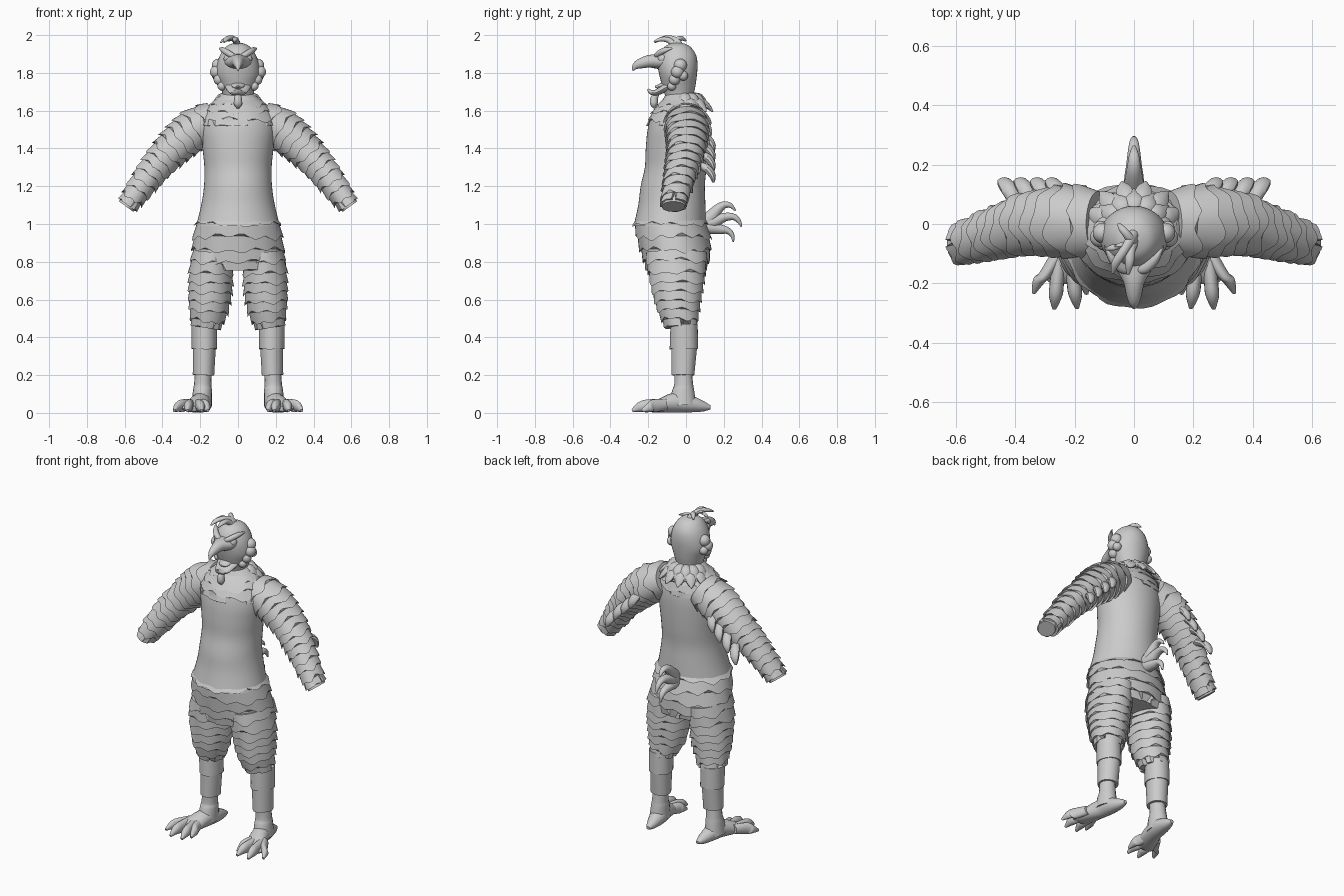
import bpy, bmesh, math, random
from mathutils import Vector

random.seed(4)
grey = bpy.data.materials.new("plain_grey")
grey.diffuse_color = (0.6, 0.6, 0.6, 1)
X, Y, Z = Vector((1, 0, 0)), Vector((0, 1, 0)), Vector((0, 0, 1))


def sample(keys, s):
    """Smooth interpolation through (x, y, z, radius_a, radius_b) keys, s in 0..1."""
    f = min(max(s, 0), 1) * (len(keys) - 1)
    i = min(int(f), len(keys) - 2)
    t = f - i
    p = [keys[min(max(i + k, 0), len(keys) - 1)] for k in (-1, 0, 1, 2)]
    return [0.5 * (2 * b + (c - a) * t + (2 * a - 5 * b + 4 * c - d) * t * t
                   + (3 * b - a - 3 * c + d) * t ** 3) for a, b, c, d in zip(*p)]


def point(keys, s, ang, ref, grow=0.0):
    """Point on the elliptical section at s; radius_b lies along ref."""
    x, y, z, ra, rb = sample(keys, s)
    t = Vector(sample(keys, s + 0.02)[:3]) - Vector(sample(keys, s - 0.02)[:3])
    u = ref.cross(t).normalized()
    ra, rb = max(ra, 0.002), max(rb, 0.002)
    return Vector((x, y, z)) + u * (ra + grow) * math.cos(ang) + ref * (rb + grow) * math.sin(ang)


def skin(bm, rings):
    """Join rings of points with quads and cap both ends."""
    vs = [[bm.verts.new(p) for p in r] for r in rings]
    n = len(vs[0])
    for a, b in zip(vs, vs[1:]):
        for i in range(n):
            j = (i + 1) % n
            bm.faces.new((a[i], a[j], b[j], b[i]))
    bm.faces.new(vs[0][::-1])
    bm.faces.new(vs[-1])


def finish(name, bm, mirror=False, angle=40):
    bmesh.ops.recalc_face_normals(bm, faces=bm.faces)
    me = bpy.data.meshes.new(name)
    bm.to_mesh(me)
    bm.free()
    me.materials.append(grey)
    ob = bpy.data.objects.new(name, me)
    bpy.context.collection.objects.link(ob)
    bpy.ops.object.select_all(action='DESELECT')
    ob.select_set(True)
    bpy.context.view_layer.objects.active = ob
    bpy.ops.object.shade_smooth_by_angle(angle=math.radians(angle))
    if mirror:
        ob.modifiers.new("mirror", 'MIRROR')
    return ob


def add_tube(bm, keys, ref=X, n=16, steps=14):
    skin(bm, [[point(keys, k / steps, 2 * math.pi * i / n, ref) for i in range(n)]
              for k in range(steps + 1)])


def tubes(name, paths, ref=X, mirror=False, n=16, steps=14):
    bm = bmesh.new()
    for keys in paths:
        add_tube(bm, keys, ref, n, steps)
    return finish(name, bm, mirror)


def plumage(name, keys, bands, teeth, flare=0.015, drop=0.35, mirror=False, n=48):
    """Sleeve of overlapping feather rows with jagged, flared hems."""
    bm, rings = bmesh.new(), []
    for k in range(bands):
        phase = random.uniform(0, 6.28)
        top, hem = [], []
        for i in range(n):
            a = 2 * math.pi * i / n
            w = (a * teeth + phase) / (2 * math.pi) % 1
            tooth = abs(2 * w - 1) + 0.35 * math.sin(3 * a + phase)
            top.append(point(keys, k / bands, a, Y))
            s = (k + 1 + drop * (tooth - 0.3)) / bands
            # carry the last hem straight past the end of the path
            p = point(keys, s, a, Y, flare * (0.6 + 0.5 * tooth))
            hem.append(p)
        rings += [top, hem]
    rings.append([point(keys, 1, 2 * math.pi * i / n, Y, -0.01) for i in range(n)])
    skin(bm, rings)
    return finish(name, bm, mirror, 30)


# Smooth body and feathered yoke
tubes("torso", [[(0, -.085, .99, .222, .192), (0, -.075, 1.1, .195, .178), (0, -.07, 1.2, .18, .17),
                 (0, -.055, 1.3, .178, .163), (0, -.05, 1.4, .188, .163), (0, -.045, 1.5, .198, .158),
                 (0, -.04, 1.58, .185, .14), (0, -.03, 1.64, .14, .105), (0, -.03, 1.69, .08, .075)]],
      Y, n=48, steps=40)
plumage("yoke", [(0, -.03, 1.665, .11, .085), (0, -.035, 1.62, .16, .122),
                 (0, -.042, 1.57, .19, .146), (0, -.046, 1.52, .197, .156)], 4, 9, .008, .5)

# Feathered breeches
plumage("hips", [(0, -.08, 1.04, .195, .175), (0, -.08, .99, .222, .19), (0, -.06, .9, .232, .185),
                 (0, -.052, .82, .24, .172), (0, -.05, .755, .238, .15)], 5, 11, .014, .4)
plumage("breeches_leg", [(.132, -.05, .85, .105, .16), (.143, -.05, .74, .11, .145),
                         (.148, -.045, .64, .11, .127), (.156, -.04, .54, .098, .105),
                         (.17, -.025, .45, .07, .078)], 8, 7, .013, .4, True, 40)

# Stepped shins
plumage("shin", [(.178, -.01, .47, .068, .072), (.178, -.01, .42, .068, .072), (.178, -.01, .34, .06, .068),
                 (.18, -.012, .26, .055, .06), (.182, -.015, .2, .05, .054)], 2, 3, .008, .03, True, 32)
plumage("lower_shin", [(.182, -.015, .24, .05, .054), (.184, -.015, .2, .047, .05)],
        1, 3, .008, .05, True, 32)
tubes("ankle", [[(.183, -.015, .22, .044, .046), (.187, -.012, .15, .046, .05),
                 (.188, -.015, .12, .05, .058), (.192, -.02, .04, .055, .075)]], Y, True)

# Clawed bird feet
foot = [[(.172, .13, .028, .01, .012), (.176, .09, .034, .028, .03), (.185, .02, .048, .046, .048),
         (.195, -.05, .056, .054, .052), (.22, -.13, .04, .038, .062), (.235, -.18, .026, .024, .062),
         (.24, -.2, .022, .012, .04)]]
for tx, ty, bx in ((.16, -.235, .195), (.192, -.283, .215), (.268, -.285, .25), (.337, -.232, .255)):
    foot.append([(bx, -.1, .045, .028, .026), ((bx + tx) / 2, -.07 + ty / 2 + .02, .038, .034, .024),
                 (bx * .25 + tx * .75, ty + .045, .032, .028, .023), (tx, ty, .012, .008, .007)])
tubes("foot", foot, X, True)

# Feathered sleeves
sleeve = [(.12, .0, 1.555, .095, .11), (.22, .008, 1.505, .106, .115), (.29, .008, 1.45, .1, .108),
          (.36, .002, 1.385, .09, .098), (.42, -.015, 1.318, .08, .09), (.475, -.032, 1.25, .072, .08),
          (.53, -.05, 1.175, .062, .072), (.585, -.065, 1.1, .048, .062)]
plumage("sleeve", sleeve, 13, 6, .014, .4, True, 40)
tubes("cuff", [[(.55, -.055, 1.15, .052, .064), (.592, -.067, 1.092, .047, .062)]], Y, True, 24, 2)

# Long feathers behind the elbow
elbow = []
for x, z in ((.24, 1.47), (.29, 1.42), (.345, 1.37), (.4, 1.31)):
    elbow.append([(x, .075, z, .02, .025), (x + .02, .115, z - .02, .022, .03),
                  (x + .035, .14, z - .055, .018, .026), (x + .045, .145, z - .09, .006, .008)])
tubes("elbow_feathers", elbow, X, True, 10, 10)

# Collar of pointed feathers
bm = bmesh.new()
for row, (count, reach, z0) in enumerate(((13, .165, 1.655), (13, .135, 1.68))):
    for i in range(count):
        a = 2 * math.pi * (i + row / 2) / count - math.pi / 2
        d = Vector((math.cos(a), math.sin(a) * .95, 0))
        front = max(0, -math.sin(a))
        side = Vector((-math.sin(a), math.cos(a), 0))
        keys = []
        for f, h, ra, rb in ((.45, .0, .015, .02), (.68, -.005, .016, .03),
                             (.88, -.035, .013, .026), (1.03, -.06, .004, .004)):
            p = d * reach * f * (1 + .05 * front)
            keys.append((p.x, p.y - .015, z0 + h * (1 + .7 * front) - .025 * front, ra, rb))
        add_tube(bm, keys, side, 10, 8)
finish("collar", bm)

# Head, brows, eyes and cheeks
tubes("head", [[(0, -.03, 1.6, .1, .085), (0, -.035, 1.67, .08, .075), (0, -.038, 1.73, .095, .088),
                (0, -.042, 1.79, .115, .1), (0, -.045, 1.85, .11, .106), (0, -.045, 1.9, .092, .096),
                (0, -.045, 1.94, .062, .066), (0, -.045, 1.957, .025, .03), (0, -.045, 1.96, .004, .004)]],
      Y, n=32, steps=32)
tubes("brow", [[(.012, -.155, 1.882, .012, .012), (.045, -.145, 1.9, .016, .02),
                (.08, -.112, 1.922, .014, .018), (.1, -.075, 1.93, .004, .004)]], Y, True)
bm = bmesh.new()
bmesh.ops.create_uvsphere(bm, u_segments=16, v_segments=10, radius=.026)
bmesh.ops.translate(bm, verts=bm.verts, vec=(.05, -.124, 1.875))
finish("eye", bm, True)
bm = bmesh.new()
for x, y, z, r in ((.105, -.03, 1.84, .035), (.115, -.045, 1.805, .034), (.1, -.06, 1.765, .03),
                   (.085, -.075, 1.73, .024), (.112, -.015, 1.785, .026)):
    ball = bmesh.ops.create_uvsphere(bm, u_segments=14, v_segments=9, radius=r)
    bmesh.ops.translate(bm, verts=ball["verts"], vec=(x, y, z))
finish("cheek_lumps", bm, True)

# Open beak, tongue and wattle
tubes("upper_beak", [[(0, -.08, 1.865, .045, .085), (0, -.14, 1.86, .04, .068), (0, -.19, 1.862, .034, .038),
                      (0, -.24, 1.85, .027, .026), (0, -.268, 1.835, .018, .016),
                      (0, -.283, 1.812, .004, .004)]])
tubes("lower_beak", [[(0, -.07, 1.74, .04, .075), (0, -.12, 1.715, .022, .062), (0, -.16, 1.695, .016, .045),
                      (0, -.188, 1.7, .012, .025), (0, -.203, 1.715, .004, .006)]])
tubes("tongue", [[(0, -.1, 1.745, .015, .04), (0, -.14, 1.728, .013, .032), (0, -.165, 1.728, .004, .008)]])
tubes("wattle", [[(0, -.15, 1.695, .012, .015), (0, -.168, 1.665, .02, .02),
                  (0, -.17, 1.635, .02, .022), (0, -.165, 1.612, .005, .006)]])

# Floppy comb
tubes("comb", [
    [(.0, -.03, 1.935, .02, .022), (-.01, -.05, 1.968, .018, .018), (-.035, -.09, 1.986, .013, .018),
     (-.06, -.13, 1.98, .011, .016), (-.072, -.165, 1.962, .004, .005)],
    [(.0, -.06, 1.945, .018, .018), (-.012, -.09, 1.972, .015, .017), (-.015, -.13, 1.978, .012, .015),
     (-.02, -.17, 1.965, .004, .005)],
    [(.0, -.06, 1.945, .02, .02), (-.015, -.045, 1.975, .016, .018), (-.035, -.02, 1.982, .012, .016),
     (-.05, .0, 1.968, .004, .006)],
    [(-.02, -.07, 1.97, .014, .015), (-.05, -.075, 1.985, .012, .014),
     (-.075, -.08, 1.975, .01, .012), (-.092, -.085, 1.958, .004, .004)]])

# Curled tail feathers
tubes("tail", [
    [(0, .07, 1.0, .04, .03), (0, .125, 1.03, .038, .034), (0, .165, 1.075, .028, .028),
     (0, .2, 1.1, .02, .022), (0, .235, 1.098, .013, .016), (0, .262, 1.07, .004, .005)],
    [(0, .07, 1.0, .04, .03), (0, .14, 1.01, .036, .034), (0, .2, 1.035, .024, .026),
     (0, .25, 1.038, .018, .02), (0, .28, 1.015, .012, .014), (0, .293, .985, .004, .005)],
    [(0, .07, .99, .04, .03), (0, .13, .98, .034, .034), (0, .18, .972, .026, .026),
     (0, .22, .965, .018, .02), (0, .245, .94, .012, .014), (0, .25, .905, .004, .005)]])
